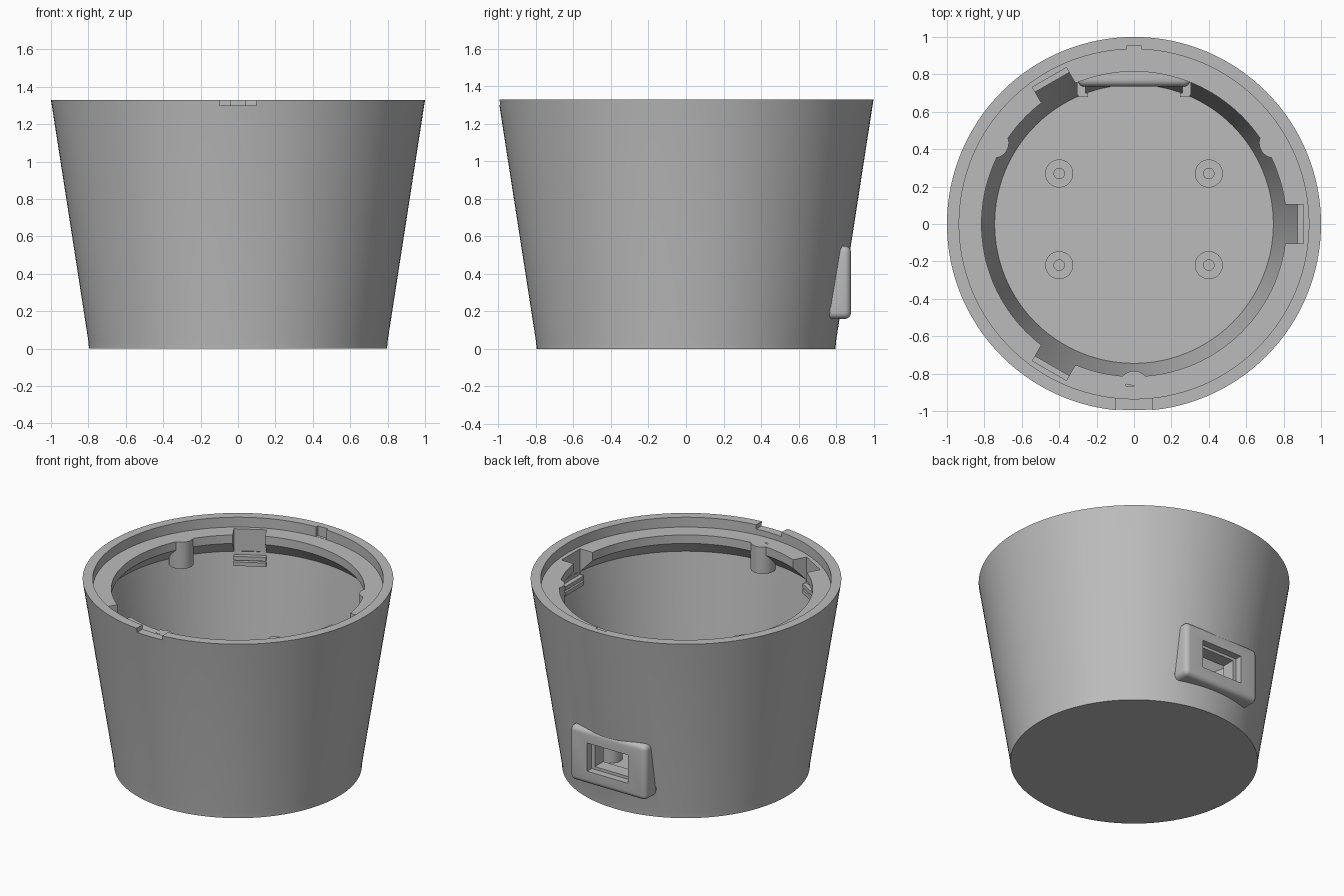
import bpy, bmesh, math
from mathutils import Matrix, Vector

if "Cube" in bpy.data.objects:
    bpy.data.objects.remove(bpy.data.objects["Cube"])

grey = bpy.data.materials.new("light_grey")
grey.diffuse_color = (0.50, 0.50, 0.50, 1)
grey.use_nodes = True
grey.node_tree.nodes["Principled BSDF"].inputs["Base Color"].default_value = grey.diffuse_color


def new_object(name, bm, matrix=None):
    if matrix is not None:
        bm.transform(matrix)
    bmesh.ops.recalc_face_normals(bm, faces=bm.faces)
    mesh = bpy.data.meshes.new(name)
    bm.to_mesh(mesh)
    bm.free()
    mesh.materials.append(grey)
    ob = bpy.data.objects.new(name, mesh)
    bpy.context.collection.objects.link(ob)
    return ob


def lathe(name, profile, steps=128, matrix=None):
    """Revolve a closed (radius, z) profile; radius 0 collapses to a pole."""
    bm = bmesh.new()
    rings = []
    for r, z in profile:
        if r == 0:
            rings.append([bm.verts.new((0, 0, z))] * steps)
        else:
            rings.append([bm.verts.new((r * math.cos(2 * math.pi * i / steps),
                                        r * math.sin(2 * math.pi * i / steps), z))
                          for i in range(steps)])
    for a, b in zip(rings, rings[1:] + rings[:1]):
        if a[0] is a[1] and b[0] is b[1]:
            continue
        for i in range(steps):
            j = (i + 1) % steps
            bm.faces.new(list(dict.fromkeys((a[i], a[j], b[j], b[i]))))
    return new_object(name, bm, matrix)


def box(name, lo, hi, matrix=None, bevel=0.0):
    bm = bmesh.new()
    bmesh.ops.create_cube(bm, size=1)
    lo, hi = Vector(lo), Vector(hi)
    for v in bm.verts:
        v.co = Vector([(lo[k] + hi[k]) / 2 + v.co[k] * (hi[k] - lo[k]) for k in range(3)])
    if bevel:
        bmesh.ops.bevel(bm, geom=bm.edges[:], offset=bevel, segments=5,
                        profile=0.5, affect='EDGES')
    return new_object(name, bm, matrix)


def combine(target, tool, operation):
    """Apply a boolean and discard the tool."""
    mod = target.modifiers.new("cut", 'BOOLEAN')
    mod.operation, mod.object, mod.solver = operation, tool, 'EXACT'
    bpy.context.view_layer.objects.active = target
    bpy.ops.object.modifier_apply(modifier=mod.name)
    bpy.data.objects.remove(tool, do_unlink=True)


def spin(degrees):
    return Matrix.Rotation(math.radians(degrees), 4, 'Z')


# Tapered cup with floor, chamfered inner ledge and recessed rim
cup = lathe("cup_body", [
    (0, 0), (0.797, 0), (0.80, 0.04), (1.0, 1.33), (0.935, 1.33), (0.935, 1.26),
    (0.815, 1.26), (0.815, 1.20), (0.91, 1.10), (0.745, 0.05), (0, 0.05)])

# Stop posts under the ledge
for a in (30, 150, 270):
    m = spin(a) @ Matrix.Translation((0.865, 0, 0))
    combine(cup, lathe("stop", [(0, 1.07), (0.08, 1.07), (0.08, 1.26), (0, 1.26)], 32, m), 'UNION')

# Port surround: rounded block standing out of the back wall
combine(cup, box("surround", (-0.3, 0.735, 0.16), (0.3, 0.88, 0.55), bevel=0.035), 'UNION')

# Cuts: stepped port opening, ledge notches, rim slot and rim groove
combine(cup, box("port_outer", (-0.16, 0.83, 0.255), (0.16, 1.0, 0.455)), 'DIFFERENCE')
combine(cup, box("port_inner", (-0.135, 0.6, 0.275), (0.135, 0.9, 0.435)), 'DIFFERENCE')
for a in (0, 120, 240):
    combine(cup, box("notch", (0.7, -0.105, 1.065), (0.905, 0.105, 1.30), spin(a)), 'DIFFERENCE')
combine(cup, box("rim_slot", (-0.1, -1.1, 1.30), (0.1, -0.9, 1.4)), 'DIFFERENCE')
combine(cup, box("rim_groove", (-0.04, 0.9, 1.261), (0.04, 0.953, 1.4)), 'DIFFERENCE')

# Latch ribs below each notch
for a in (0, 120, 240):
    for z in (1.01, 1.05):
        box("latch_rib", (0.875, -0.105, z), (0.92, 0.105, z + 0.028), spin(a))

# Rails that hold the socket behind the opening
for s in (-1, 1):
    xs = sorted((s * 0.26, s * 0.305))
    box("socket_rail", (xs[0], 0.69, 0.20), (xs[1], 0.77, 0.50))
    xs = sorted((s * 0.245, s * 0.30))
    box("rail_lip", (xs[0], 0.68, 0.20), (xs[1], 0.70, 0.50))

# Hollow screw standoffs on the floor
for x in (-0.4, 0.4):
    for y in (-0.22, 0.27):
        lathe("standoff", [(0.028, 0.04), (0.075, 0.04), (0.075, 0.19), (0.028, 0.19)],
              32, Matrix.Translation((x, y, 0)))

# Smooth curved walls, sharp edges elsewhere
bpy.ops.object.select_all(action='DESELECT')
for ob in bpy.context.scene.objects:
    ob.select_set(True)
bpy.context.view_layer.objects.active = cup
bpy.ops.object.shade_smooth_by_angle(angle=math.radians(25))
